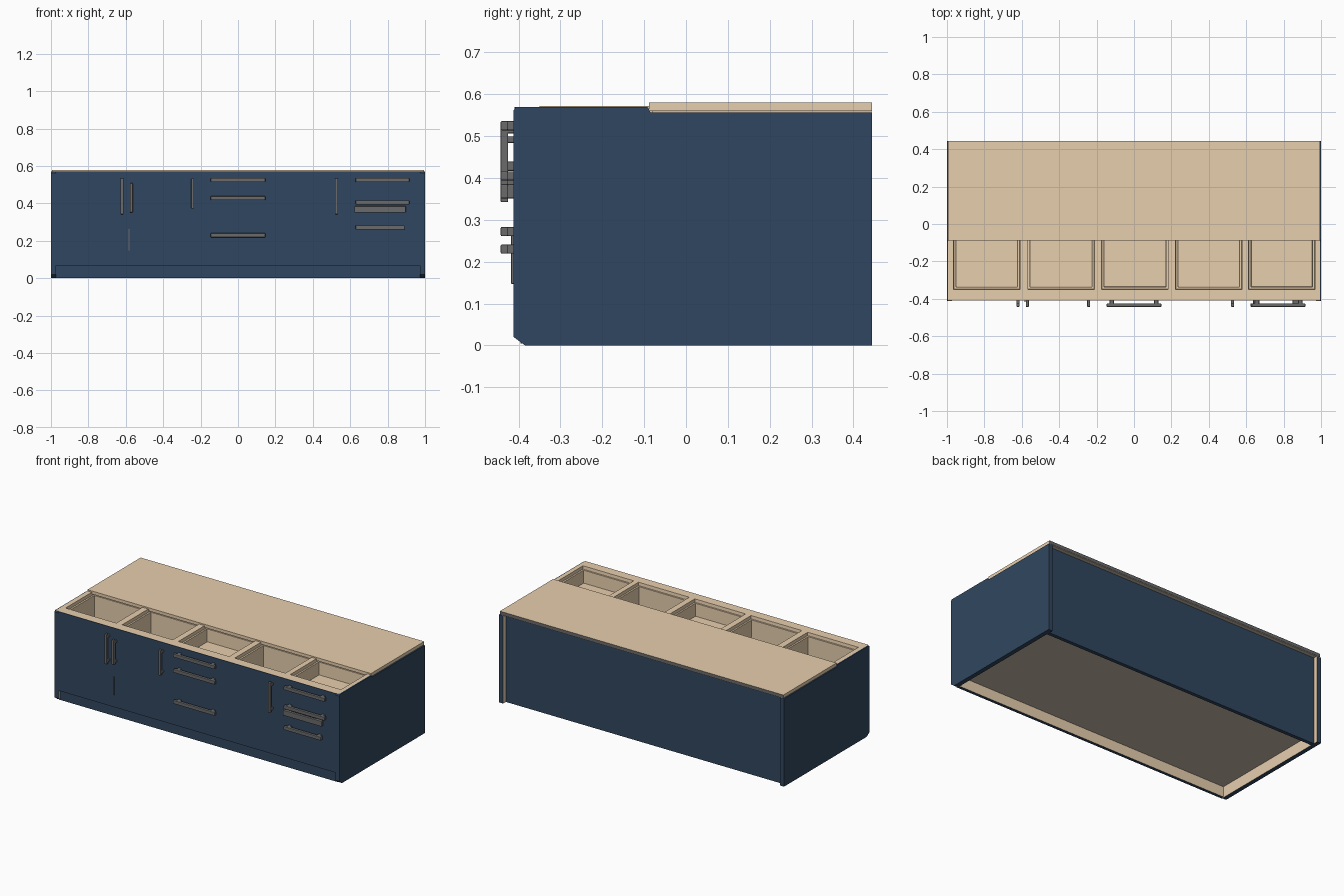
import bpy, bmesh
from mathutils import Vector

cube = bpy.data.objects.get("Cube")
if cube:
    bpy.data.objects.remove(cube, do_unlink=True)


def material(name, rgb, rough=0.6):
    m = bpy.data.materials.new(name)
    m.use_nodes = True
    m.diffuse_color = (*rgb, 1)
    node = m.node_tree.nodes["Principled BSDF"]
    node.inputs["Base Color"].default_value = (*rgb, 1)
    node.inputs["Roughness"].default_value = rough
    return m


NAVY = material("navy paint", (0.03, 0.062, 0.115))
TAN = material("tan wood", (0.84, 0.65, 0.44))
GREIGE = material("greyish underside", (0.59, 0.5, 0.41))
GREY = material("dark grey metal", (0.15, 0.145, 0.15), 0.4)


def finish(bm, name, mats, inner=None, bevel=0):
    """Turn a bmesh into an object; faces pointing along inner get the second material."""
    bm.normal_update()
    if inner:
        for f in bm.faces:
            f.material_index = int(f.normal.dot(Vector(inner)) > 0.9)
    mesh = bpy.data.meshes.new(name)
    bm.to_mesh(mesh)
    bm.free()
    for m in mats:
        mesh.materials.append(m)
    ob = bpy.data.objects.new(name, mesh)
    bpy.context.collection.objects.link(ob)
    if bevel:
        mod = ob.modifiers.new("soft edges", "BEVEL")
        mod.width = bevel
        mod.segments = 2
    return ob


def add_box(bm, lo, hi):
    verts = bmesh.ops.create_cube(bm, size=1)["verts"]
    lo, hi = Vector(lo), Vector(hi)
    for v in verts:
        v.co = (lo + hi) / 2 + v.co * (hi - lo)


def box(name, lo, hi, mats, inner=None):
    bm = bmesh.new()
    add_box(bm, lo, hi)
    return finish(bm, name, mats, inner)


# Side panels: a profile with a stepped top, painted outside and bare wood inside
profile = [(-0.385, 0), (0.445, 0), (0.445, 0.557), (-0.085, 0.557), (-0.092, 0.57),
           (-0.405, 0.57), (-0.412, 0.562), (-0.412, 0.02)]
for side, name in ((1, "left_side_panel"), (-1, "right_side_panel")):
    bm = bmesh.new()
    face = bm.faces.new([bm.verts.new((side, y, z)) for y, z in profile])
    ext = bmesh.ops.extrude_face_region(bm, geom=[face])["geom"]
    for v in ext:
        if isinstance(v, bmesh.types.BMVert):
            v.co.x -= side * 0.028
    bmesh.ops.recalc_face_normals(bm, faces=bm.faces)
    finish(bm, name, [NAVY, TAN], (-side, 0, 0))

# Front, back, recessed plinth and raised floor
box("front_panel", (-0.975, -0.41, 0.068), (0.975, -0.385, 0.57), [NAVY, TAN], (0, 1, 0))
box("toe_kick", (-0.975, -0.395, 0.004), (0.975, -0.375, 0.07), [NAVY, TAN], (0, 1, 0))
box("back_panel", (-0.975, 0.395, 0), (0.975, 0.418, 0.558), [NAVY, TAN], (0, -1, 0))
box("floor_panel", (-0.975, -0.38, 0.07), (0.975, 0.4, 0.085), [TAN, GREIGE], (0, 0, -1))

# Countertop over the rear, with a dark rear edge and a greyish underside
box("countertop", (-0.995, -0.088, 0.56), (0.995, 0.445, 0.58), [TAN, GREY], (0, 1, 0))
box("countertop_underside", (-0.99, -0.08, 0.557), (0.99, 0.443, 0.561), [GREIGE])

# Front top frame, with five bins sunk into it and running under the countertop
centres = [-0.787, -0.39, 0.005, 0.4, 0.79]
depths = [0.42, 0.42, 0.08, 0.42, 0.08]
xs = [-0.994] + [c + s * 0.178 for c in centres for s in (-1, 1)] + [0.994]
ys = [-0.41, -0.35, -0.068, -0.05]
bm = bmesh.new()
grid = [[bm.verts.new((x, y, 0.5715)) for x in xs] for y in ys]
bins = []
for j in range(len(ys) - 1):
    for i in range(len(xs) - 1):
        f = bm.faces.new((grid[j][i], grid[j][i + 1], grid[j + 1][i + 1], grid[j + 1][i]))
        if j == 1 and i % 2:
            bins.append(f)
bm.normal_update()
for f, depth in zip(bins, depths):
    bmesh.ops.inset_individual(bm, faces=[f], thickness=0.003, depth=-0.02)
    bmesh.ops.inset_individual(bm, faces=[f], thickness=0.015, depth=0)
    bmesh.ops.inset_individual(bm, faces=[f], thickness=0.004, depth=-depth)
finish(bm, "bin_frame", [TAN])


# Handles: a slim bar on two posts
def handle(name, start, end, thick=0.011, reach=0.443):
    a, b = Vector((start[0], 0, start[1])), Vector((end[0], 0, end[1]))
    half = Vector((thick, 0, thick))
    bm = bmesh.new()
    lo, hi = a - half, b + half
    add_box(bm, (lo.x, -reach, lo.z), (hi.x, -reach + 0.018, hi.z))
    for t in (0.06, 0.94):
        p = a.lerp(b, t)
        add_box(bm, (p.x - thick, -reach + 0.01, p.z - thick), (p.x + thick, -0.405, p.z + thick))
    finish(bm, name, [GREY], bevel=0.003)


for i, (x, z0, z1) in enumerate([(-0.62, 0.35, 0.525), (-0.57, 0.36, 0.5),
                                 (-0.242, 0.38, 0.525), (0.527, 0.35, 0.525)]):
    handle(f"door_handle_{i + 1}", (x, z0), (x, z1), 0.008)
for i, z in enumerate((0.525, 0.428, 0.23)):
    handle(f"middle_drawer_handle_{i + 1}", (-0.135, z), (0.135, z))
for i, (z, x1, thick) in enumerate(((0.525, 0.905, 0.011), (0.405, 0.905, 0.011),
                                    (0.368, 0.88, 0.017), (0.272, 0.88, 0.011))):
    handle(f"end_drawer_handle_{i + 1}", (0.64, z), (x1, z), thick)
handle("low_door_pull", (-0.582, 0.15), (-0.582, 0.26), 0.003, 0.418)
